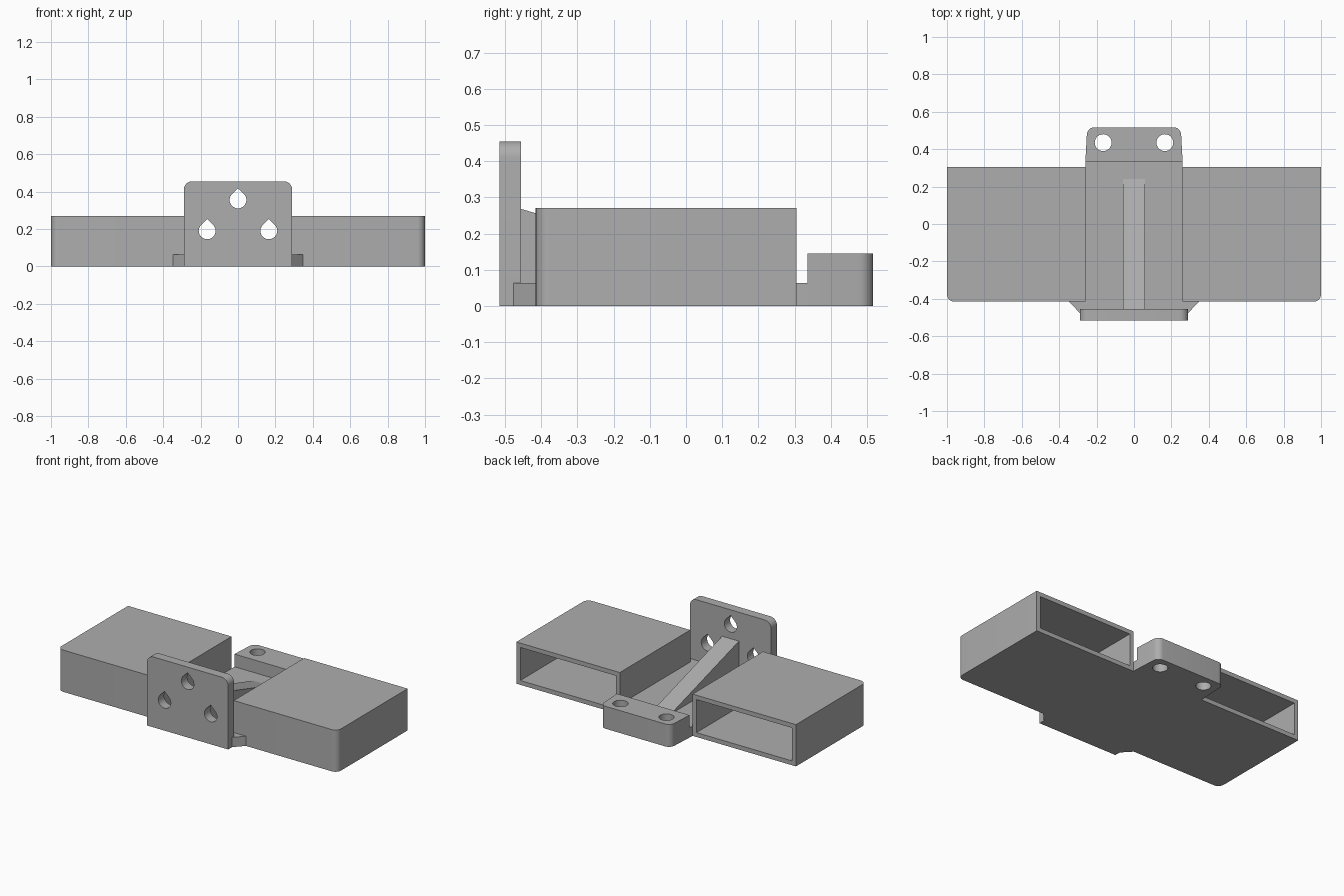
import bpy, bmesh, math
from mathutils import Vector

cube = bpy.data.objects.get("Cube")
if cube:
    bpy.data.objects.remove(cube, do_unlink=True)

grey = bpy.data.materials.new("plain grey")
grey.use_nodes = True
color = (0.42, 0.42, 0.42, 1)
grey.diffuse_color = color
grey.node_tree.nodes["Principled BSDF"].inputs["Base Color"].default_value = color

FLOOR = 0.063   # base plate height
INNER = 0.26    # inner side of the housings
WALL = 0.04
PLATE_BACK = -0.455
BACK, FRONT = 0.305, -0.415


def rounded(corners, steps=8):
    """Outline from (u, v, radius) corners, with arcs where radius > 0."""
    out = []
    for i, (u, v, r) in enumerate(corners):
        p = Vector((u, v))
        if not r:
            out.append(p)
            continue
        a = (Vector(corners[i - 1][:2]) - p).normalized()
        b = (Vector(corners[(i + 1) % len(corners)][:2]) - p).normalized()
        half = a.angle(b) / 2
        centre = p + (a + b).normalized() * r / math.sin(half)
        start = p + a * r / math.tan(half) - centre
        end = p + b * r / math.tan(half) - centre
        for k in range(steps + 1):
            t = k / steps
            ray = start.slerp(end, t) if hasattr(start, "slerp") else start.lerp(end, t)
            out.append(centre + ray.normalized() * r)
    return out


def prism(name, outline, axis, lo, hi):
    """Extrude a 2D outline along one axis from lo to hi."""
    place = {"x": lambda p, d: (d, p[0], p[1]),
             "y": lambda p, d: (p[0], d, p[1]),
             "z": lambda p, d: (p[0], p[1], d)}[axis]
    bm = bmesh.new()
    ends = [[bm.verts.new(place(p, d)) for p in outline] for d in (lo, hi)]
    for ring in ends:
        bm.faces.new(ring)
    n = len(outline)
    for i in range(n):
        j = (i + 1) % n
        bm.faces.new((ends[0][i], ends[0][j], ends[1][j], ends[1][i]))
    bmesh.ops.recalc_face_normals(bm, faces=bm.faces)
    mesh = bpy.data.meshes.new(name)
    bm.to_mesh(mesh)
    bm.free()
    mesh.materials.append(grey)
    obj = bpy.data.objects.new(name, mesh)
    bpy.context.collection.objects.link(obj)
    return obj


def activate(obj):
    bpy.ops.object.select_all(action="DESELECT")
    obj.select_set(True)
    bpy.context.view_layer.objects.active = obj


def drill(obj, outline, axis, lo, hi):
    """Cut a through hole and discard the cutter."""
    cutter = prism("hole_cutter", outline, axis, lo, hi)
    cutter.hide_render = True
    mod = obj.modifiers.new("hole", "BOOLEAN")
    mod.operation, mod.solver, mod.object = "DIFFERENCE", "EXACT", cutter
    activate(obj)
    bpy.ops.object.modifier_apply(modifier=mod.name)
    bpy.data.objects.remove(cutter, do_unlink=True)


def hole(u, v, r=0.045, teardrop=False, steps=32):
    """Circle, or a circle with a 45 degree peak on top."""
    pts = []
    for k in range(steps):
        a = 2 * math.pi * k / steps
        if teardrop and math.pi / 4 + 0.01 < a < 3 * math.pi / 4 - 0.01:
            if k == steps // 4:
                pts.append((u, v + r * math.sqrt(2)))
            continue
        pts.append((u + r * math.cos(a), v + r * math.sin(a)))
    return pts


parts = []

# Two housings, hollow and open at the back, plus the corner gussets
for s, side in ((1, "left"), (-1, "right")):
    shape = rounded([(s * INNER, FRONT, 0), (s, FRONT, WALL), (s, BACK, 0), (s * INNER, BACK, 0)])
    housing = prism(side + "_housing", shape, "z", 0, 0.27)
    bm = bmesh.new()
    bm.from_mesh(housing.data)
    back = max(bm.faces, key=lambda f: f.calc_center_median().y)
    bmesh.ops.inset_individual(bm, faces=[back], thickness=WALL)
    pocket = bmesh.ops.extrude_discrete_faces(bm, faces=[back])["faces"][0]
    bmesh.ops.translate(bm, verts=pocket.verts, vec=(0, FRONT + WALL - BACK, 0))
    bm.to_mesh(housing.data)
    bm.free()
    gusset = [(s * INNER, FRONT), (s * 0.347, FRONT), (s * 0.29, -0.476),
              (s * 0.29, PLATE_BACK), (s * INNER, PLATE_BACK)]
    parts += [housing, prism(side + "_gusset", gusset, "z", 0, FLOOR)]

# Base floor between the housings
floor = [(-INNER, PLATE_BACK), (INNER, PLATE_BACK), (INNER, 0.335), (-INNER, 0.335)]
parts.append(prism("base_floor", floor, "z", 0, FLOOR))

# Sloping central rib
rib = [(0.24, FLOOR), (PLATE_BACK, FLOOR), (PLATE_BACK, 0.268)]
parts.append(prism("centre_rib", rib, "x", -0.06, 0.06))

# Upright mounting plate with three teardrop holes
plate = prism("front_plate", rounded([(-0.29, 0, 0), (0.29, 0, 0), (0.29, 0.455, 0.045),
                                      (-0.29, 0.455, 0.045)]), "y", -0.515, PLATE_BACK)
for x, z in ((0, 0.355), (0.165, 0.19), (-0.165, 0.19)):
    drill(plate, hole(x, z, teardrop=True), "y", -0.6, -0.4)
parts.append(plate)

# Rear tab with two bolt holes
tab = prism("rear_tab", rounded([(-INNER, 0.335, 0), (INNER, 0.335, 0), (0.25, 0.517, 0.04),
                                 (-0.25, 0.517, 0.04)]), "z", 0, 0.145)
for x in (-0.165, 0.165):
    drill(tab, hole(x, 0.435), "z", -0.1, 0.25)
parts.append(tab)

for obj in parts:
    activate(obj)
    bpy.ops.object.shade_smooth_by_angle(angle=math.radians(30))
